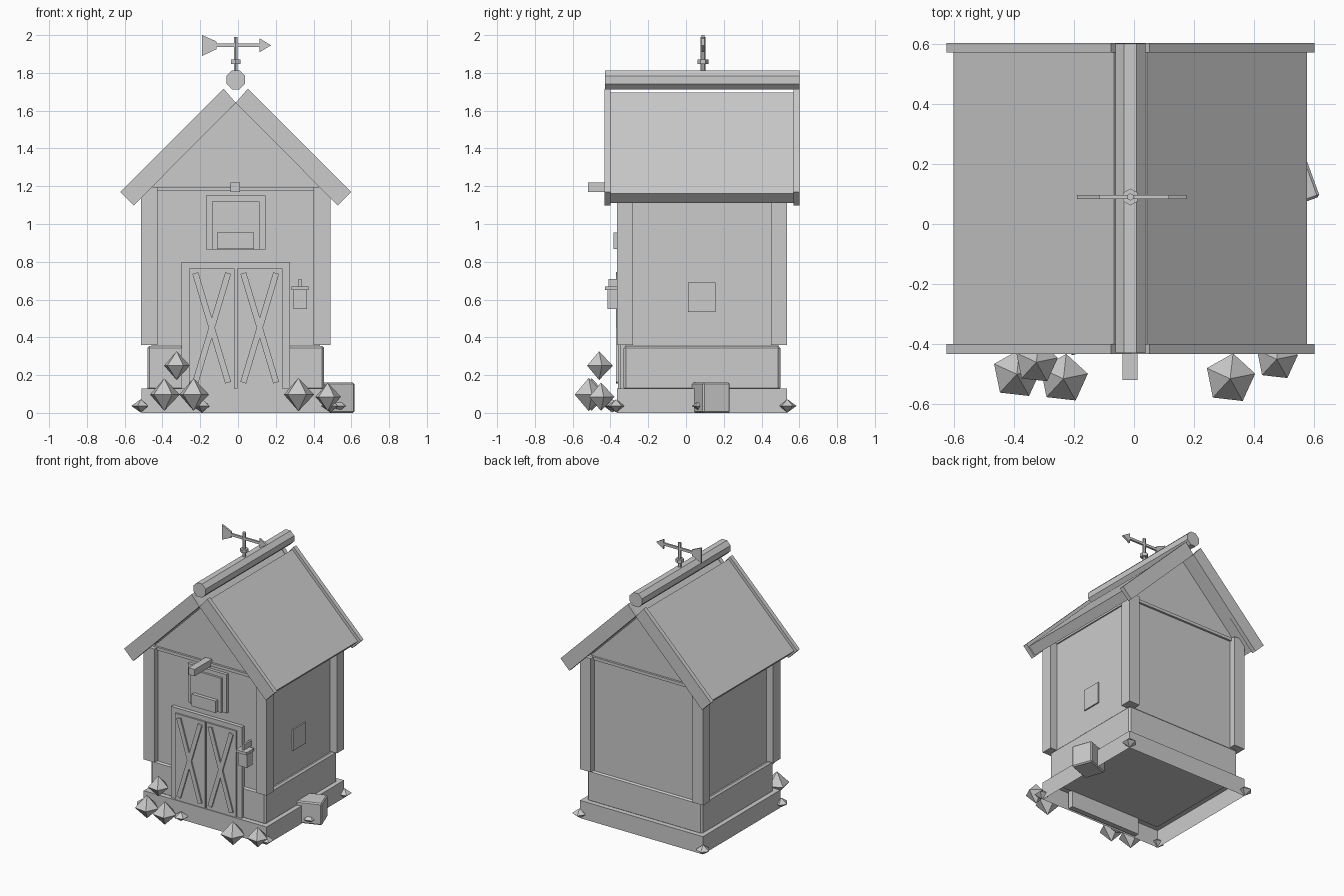
import bpy, bmesh, math
from mathutils import Vector

if "Cube" in bpy.data.objects:
    bpy.data.objects.remove(bpy.data.objects["Cube"], do_unlink=True)

CX, CY = -0.012, 0.085      # centre of the building

grey = bpy.data.materials.new("plain_grey")
grey.use_nodes = True
COLOUR = (0.6, 0.6, 0.6, 1)
grey.diffuse_color = COLOUR
grey.node_tree.nodes["Principled BSDF"].inputs["Base Color"].default_value = COLOUR


def finish(name, bm):
    bmesh.ops.recalc_face_normals(bm, faces=bm.faces)
    mesh = bpy.data.meshes.new(name)
    bm.to_mesh(mesh)
    bm.free()
    mesh.materials.append(grey)
    ob = bpy.data.objects.new(name, mesh)
    bpy.context.collection.objects.link(ob)
    return ob


def box(name, x, y, z, bevel=0):
    """Box from three (low, high) ranges."""
    bm = bmesh.new()
    bmesh.ops.create_cube(bm, size=1)
    for v in bm.verts:
        v.co = [(r[0] + r[1]) / 2 + c * (r[1] - r[0]) for c, r in zip(v.co, (x, y, z))]
    if bevel:
        bmesh.ops.bevel(bm, geom=bm.edges[:], offset=bevel, segments=1, affect='EDGES')
    return finish(name, bm)


def about(centre, half):
    return (centre - half, centre + half)


def extrude_xz(name, points, y):
    """Front-facing outline given depth along y."""
    bm = bmesh.new()
    face = bm.faces.new([bm.verts.new((px, y[0], pz)) for px, pz in points])
    new = bmesh.ops.extrude_face_region(bm, geom=[face])["geom"]
    verts = [g for g in new if isinstance(g, bmesh.types.BMVert)]
    bmesh.ops.translate(bm, verts=verts, vec=(0, y[1] - y[0], 0))
    return finish(name, bm)


def rod(name, sides, radius, z, x=CX, y=0.09):
    bm = bmesh.new()
    bmesh.ops.create_cone(bm, cap_ends=True, segments=sides, radius1=radius,
                          radius2=radius, depth=z[1] - z[0])
    bmesh.ops.translate(bm, verts=bm.verts, vec=(x, y, sum(z) / 2))
    return finish(name, bm)


def rock(name, x, y, z, radius, half_height, turn):
    """Five-sided double pyramid."""
    bm = bmesh.new()
    ring = [bm.verts.new((x + radius * math.cos(turn + i * math.tau / 5),
                          y + radius * math.sin(turn + i * math.tau / 5), z)) for i in range(5)]
    for sign in (1, -1):
        tip = bm.verts.new((x, y, z + sign * half_height))
        for i in range(5):
            bm.faces.new((ring[i], ring[(i + 1) % 5], tip))
    return finish(name, bm)


# Foundation: open-bottomed footing and upper course
footing = box("footing", about(CX, 0.5), about(CY, 0.45), (0, 0.13))
bm = bmesh.new()
bm.from_mesh(footing.data)
bmesh.ops.delete(bm, geom=[f for f in bm.faces if f.normal.z < -0.9], context='FACES')
bm.to_mesh(footing.data)
bm.free()
box("foundation_course", about(CX, 0.468), about(CY, 0.415), (0.12, 0.355), 0.012)

# Walls, trim and corner posts
box("walls", about(CX, 0.445), about(CY, 0.405), (0.34, 1.19))
box("wall_top_trim", about(CX, 0.455), about(CY, 0.42), (1.175, 1.197))
extrude_xz("gables", [(CX - 0.45, 1.19), (CX + 0.45, 1.19), (CX, 1.64)], about(CY, 0.405))
for sx, side in ((-1, "right"), (1, "left")):
    for sy, end in ((-1, "front"), (1, "back")):
        box(f"{end}_{side}_post", about(CX + sx * 0.457, 0.044),
            about(CY + sy * 0.408, 0.042), (0.36, 1.195))

# Roof: panels and barge boards on each side
for s, side in ((-1, "right"), (1, "left")):
    panel = [(0.055, 1.695), (0.588, 1.162), (0.538, 1.112), (0.005, 1.645)]
    board = [(0.064, 1.716), (0.612, 1.17), (0.54, 1.098), (0, 1.642)]
    extrude_xz(f"{side}_roof_panel", [(CX + s * px, pz) for px, pz in panel], about(CY, 0.49))
    for sy, end in ((-1, "front"), (1, "back")):
        extrude_xz(f"{end}_{side}_barge_board", [(CX + s * px, pz) for px, pz in board],
                   about(CY + sy * 0.501, 0.016))
ridge = [(CX + 0.054 * math.cos((i + 0.5) * math.tau / 8),
          1.763 + 0.054 * math.sin((i + 0.5) * math.tau / 8)) for i in range(8)]
extrude_xz("ridge_pole", ridge, about(CY, 0.515))

# Weathervane
rod("vane_post", 6, 0.012, (1.8, 1.99))
rod("vane_collar", 6, 0.028, (1.848, 1.872))
box("vane_arm", (-0.12, 0.12), about(0.09, 0.007), (1.937, 1.955))
extrude_xz("vane_arrowhead", [(0.115, 1.91), (0.175, 1.946), (0.115, 1.982)], about(0.09, 0.007))
extrude_xz("vane_tail", [(-0.19, 1.89), (-0.115, 1.925), (-0.115, 1.967), (-0.19, 2.0)],
           about(0.09, 0.007))

# Hoist beam and loft hatch
box("hoist_beam", about(CX - 0.002, 0.025), (-0.52, -0.3), (1.17, 1.22))
box("hatch_frame", about(CX, 0.157), (-0.342, -0.31), (0.865, 1.15))
box("hatch_door", about(CX, 0.125), (-0.357, -0.31), (0.866, 1.12))
box("hatch_ledge", about(CX, 0.098), (-0.383, -0.31), (0.867, 0.955))

# Double door with crossed braces
box("door_frame", about(CX, 0.288), (-0.348, -0.31), (0.0, 0.8))
for s, side in ((-1, "right"), (1, "left")):
    box(f"{side}_door", sorted((CX + s * 0.006, CX + s * 0.247)), (-0.36, -0.31), (0.125, 0.765))
    for d in (-1, 1):
        a = Vector((CX + s * 0.127 - d * 0.087, 0.16))
        b = Vector((CX + s * 0.127 + d * 0.087, 0.74))
        n = Vector((b.y - a.y, a.x - b.x)).normalized() * 0.016
        extrude_xz(f"{side}_door_brace", [a + n, b + n, b - n, a - n], (-0.371, -0.35))

# Lantern on the front wall
box("lantern_body", (0.295, 0.364), (-0.415, -0.35), (0.55, 0.65))
box("lantern_cap", (0.284, 0.372), (-0.43, -0.345), (0.65, 0.67))
box("lantern_bracket", (0.321, 0.335), (-0.41, -0.31), (0.67, 0.71))

# Side window plate
box("side_window", (0.42, 0.443), (0.01, 0.155), (0.535, 0.69))

# Turned crate by the left wall
crate = box("crate", about(0, 0.09), about(0, 0.076), (0, 0.16), 0.008)
crate.location = (0.508, 0.132, 0)
crate.rotation_euler.z = math.radians(20)

# Rocks: large ones in front, small ones at the corners
for x, y, z, r in ((-0.39, -0.5, 0.097, 0.083), (-0.325, -0.46, 0.25, 0.073),
                   (-0.235, -0.515, 0.097, 0.083), (0.32, -0.515, 0.097, 0.085),
                   (0.475, -0.45, 0.085, 0.072)):
    rock("large_rock", x, y, z, r, r + 0.003, 0.2)
for x, y in ((-0.515, -0.37), (-0.19, -0.39), (0.49, -0.37), (0.49, 0.537),
             (-0.515, 0.537), (0.53, 0.08)):
    rock("small_rock", x, y, 0.037, 0.05, 0.035, 0.6)
